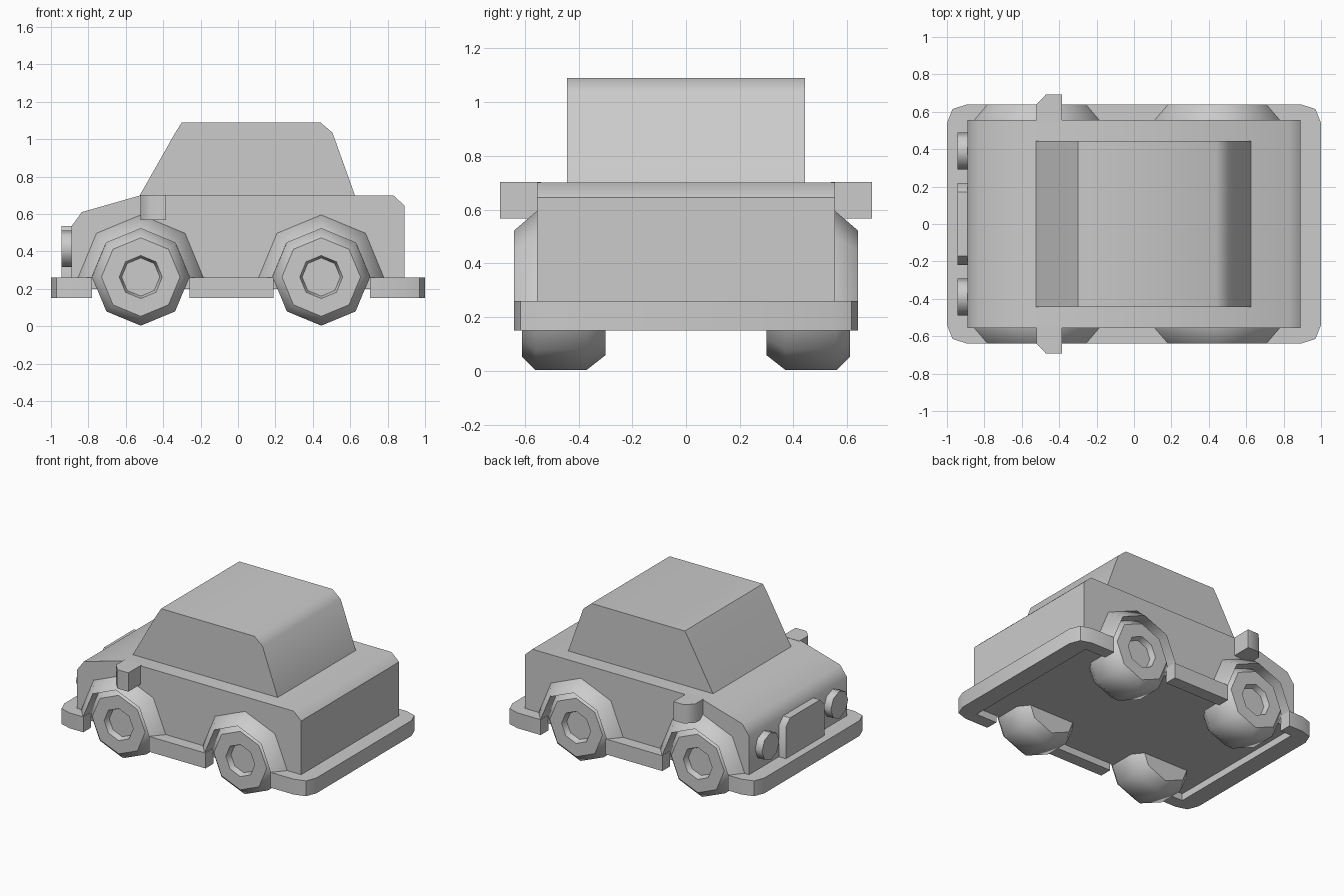
import bpy, bmesh
from math import cos, sin, pi, radians

if "Cube" in bpy.data.objects:
    bpy.data.objects.remove(bpy.data.objects["Cube"])


def finish(name, bm):
    bmesh.ops.recalc_face_normals(bm, faces=bm.faces)
    me = bpy.data.meshes.new(name)
    bm.to_mesh(me)
    bm.free()
    ob = bpy.data.objects.new(name, me)
    bpy.context.collection.objects.link(ob)
    bpy.ops.object.select_all(action='DESELECT')
    ob.select_set(True)
    bpy.context.view_layer.objects.active = ob
    bpy.ops.object.shade_smooth_by_angle(angle=radians(46))
    return ob


def prism(name, pts, axis, a, b):
    """Extrude a 2D outline along an axis from a to b."""
    place = {'x': lambda p, t: (t, p[0], p[1]),
             'y': lambda p, t: (p[0], t, p[1]),
             'z': lambda p, t: (p[0], p[1], t)}[axis]
    bm = bmesh.new()
    lo = [bm.verts.new(place(p, a)) for p in pts]
    hi = [bm.verts.new(place(p, b)) for p in pts]
    n = len(pts)
    bm.faces.new(lo)
    bm.faces.new(hi[::-1])
    for i in range(n):
        j = (i + 1) % n
        bm.faces.new((lo[i], lo[j], hi[j], hi[i]))
    return finish(name, bm)


def wheel_lathe(name, profile, cx, cz, side, steps, closed):
    """Sweep a (y, radius) profile round the y axis in 45 degree steps."""
    bm = bmesh.new()
    full = steps == 8
    rings = [[bm.verts.new((cx + r * cos(k * pi / 4), side * y, cz + r * sin(k * pi / 4)))
              for y, r in profile] for k in range(steps if full else steps + 1)]
    n = len(profile)
    for k in range(steps):
        a, b = rings[k], rings[(k + 1) % len(rings)]
        for i in range(n if closed else n - 1):
            j = (i + 1) % n
            bm.faces.new((a[i], a[j], b[j], b[i]))
    if closed:
        ends = (rings[0], rings[-1])
    else:
        ends = ([r[0] for r in rings], [r[-1] for r in rings])
    for e in ends:
        bm.faces.new(e)
    return finish(name, bm)


# Lower body with sloping bonnet
prism("body", [(-0.89, 0.2), (-0.89, 0.535), (-0.835, 0.61), (-0.52, 0.70),
               (0.83, 0.70), (0.89, 0.645), (0.89, 0.2)], 'y', -0.555, 0.555)

# Cabin with bevelled roof edges
prism("cabin", [(-0.525, 0.70), (-0.335, 1.035), (-0.30, 1.09), (0.44, 1.09),
                (0.505, 1.035), (0.625, 0.70)], 'y', -0.443, 0.443)

# Bumpers wrap round the ends and stop at the wheels
for name, s, stop in (("front_bumper", -1, 0.78), ("rear_bumper", 1, 0.705)):
    half = [(stop, 0.64), (0.89, 0.64), (0.97, 0.615), (1.0, 0.54)]
    outer = half + [(x, -y) for x, y in reversed(half)]
    inner = [(stop, -0.55), (0.87, -0.55), (0.87, 0.55), (stop, 0.55)]
    prism(name, [(s * x, y) for x, y in outer + inner], 'z', 0.15, 0.26)

# Wheels, arches, sills and mirrors on both sides
tyre = [(0.30, 0.205), (0.37, 0.26), (0.56, 0.26), (0.61, 0.21),
        (0.61, 0.115), (0.57, 0.102)]
arch = [(0.54, 0.335), (0.555, 0.335), (0.64, 0.262), (0.54, 0.262)]
for side, tag in ((-1, "near"), (1, "far")):
    for cx, end in ((-0.52, "front"), (0.445, "rear")):
        wheel_lathe(f"{end}_wheel_{tag}", tyre, cx, 0.263, side, 8, False)
        wheel_lathe(f"{end}_arch_{tag}", arch, cx, 0.26, side, 4, True)
    prism(f"sill_{tag}", [(-0.26, side * 0.55), (0.19, side * 0.55),
                          (0.19, side * 0.64), (-0.26, side * 0.64)], 'z', 0.15, 0.26)
    prism(f"mirror_{tag}", [(x, side * y) for x, y in
                            ((-0.385, 0.54), (-0.385, 0.693), (-0.47, 0.693),
                             (-0.522, 0.64), (-0.522, 0.54))], 'z', 0.567, 0.702)
    # Headlight
    prism(f"headlight_{tag}", [(side * 0.39 + 0.098 * cos(k * pi / 4),
                                0.415 + 0.098 * sin(k * pi / 4)) for k in range(8)],
          'x', -0.945, -0.88)

# Grille
prism("grille", [(-0.218, 0.25), (0.218, 0.25), (0.218, 0.485), (0.17, 0.535),
                 (-0.17, 0.535), (-0.218, 0.485)], 'x', -0.945, -0.88)
